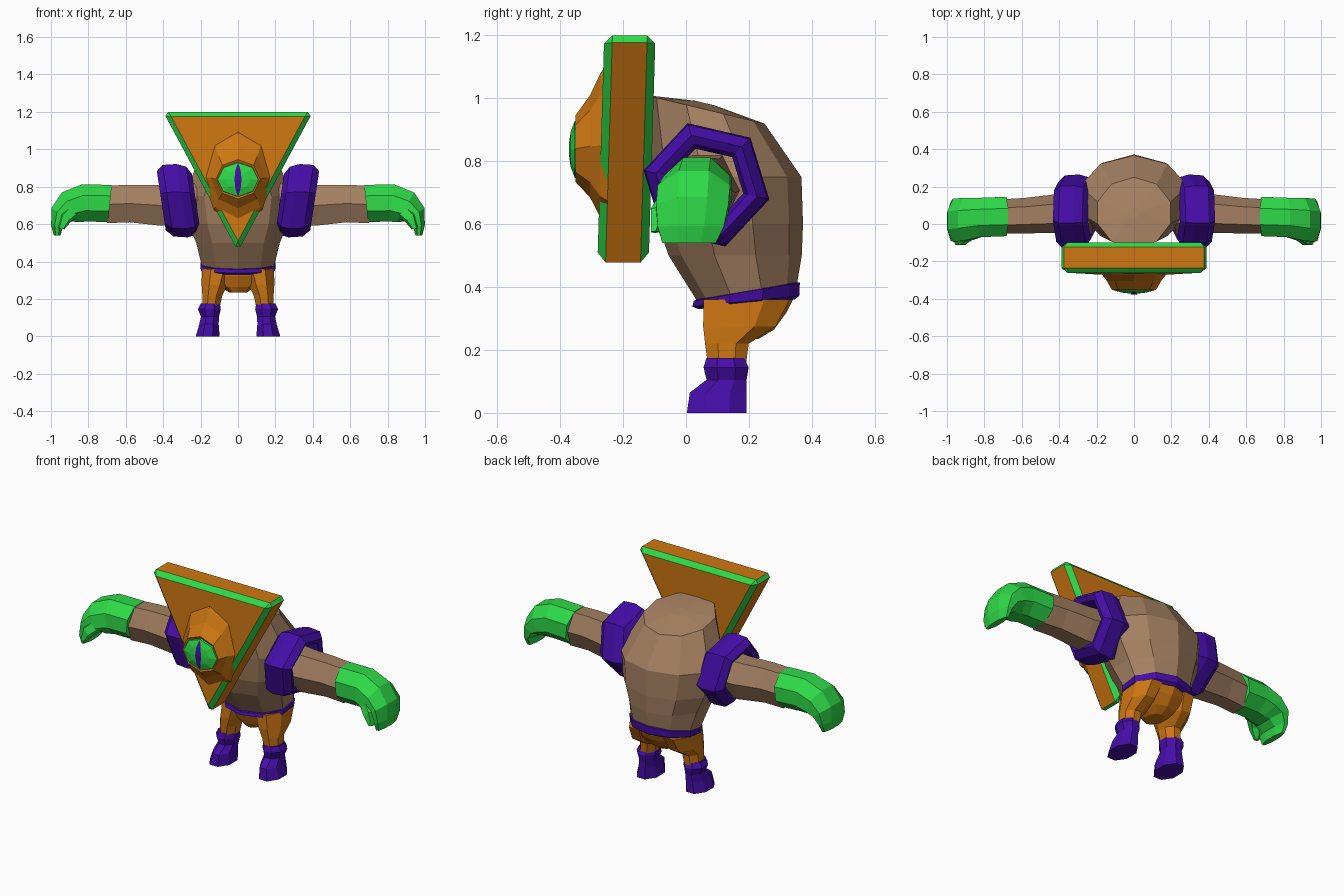
import bpy, bmesh
from math import sin, cos, pi, radians, sqrt
from mathutils import Vector

if "Cube" in bpy.data.objects:
    bpy.data.objects.remove(bpy.data.objects["Cube"])


def material(name, rgb):
    m = bpy.data.materials.new(name)
    m.diffuse_color = (*rgb, 1)
    m.use_nodes = True
    m.node_tree.nodes["Principled BSDF"].inputs["Base Color"].default_value = m.diffuse_color
    return m


GREEN = material("green", (0.027, 0.70, 0.065))
ORANGE = material("orange", (0.62, 0.185, 0.006))
TAN = material("tan", (0.37, 0.215, 0.12))
PURPLE = material("purple", (0.06, 0.004, 0.39))


def finish(name, bm, *mats):
    bmesh.ops.recalc_face_normals(bm, faces=bm.faces)
    me = bpy.data.meshes.new(name)
    bm.to_mesh(me)
    bm.free()
    for m in mats:
        me.materials.append(m)
    ob = bpy.data.objects.new(name, me)
    bpy.context.collection.objects.link(ob)
    return ob


def loft(name, rings, mat, mirror=1, caps=True):
    """Skin a list of point rings, optionally flipped in x."""
    bm = bmesh.new()
    vs = [[bm.verts.new((p[0] * mirror, p[1], p[2])) for p in r] for r in rings]
    n = len(vs[0])
    for a, b in zip(vs, vs[1:]):
        for i in range(n):
            j = (i + 1) % n
            bm.faces.new((a[i], a[j], b[j], b[i]))
    if caps:
        bm.faces.new(vs[0])
        bm.faces.new(vs[-1])
    return finish(name, bm, mat)


def angles(n, phase):
    return [radians(phase) + 2 * pi * i / n for i in range(n)]


def flat_ring(z, x, rx, yf, yb, tilt=0.0, n=10, phase=90):
    """Horizontal oval from yf to yb; tilt raises the back."""
    cy, ry = (yf + yb) / 2, (yb - yf) / 2
    return [(x + rx * cos(a), cy + ry * sin(a), z + tilt * ry * sin(a))
            for a in angles(n, phase)]


def arm_ring(x, y, z, ry, rn, bend=0, n=8, phase=22.5):
    """Cross-section of the arm; bend turns it downwards."""
    b, k = radians(bend), 1 / cos(pi / n)
    return [(x + k * rn * sin(a) * sin(b), y + k * ry * cos(a),
             z + k * rn * sin(a) * cos(b)) for a in angles(n, phase)]


# Barrel-shaped torso
loft("torso", [flat_ring(*r) for r in (
    (0.37, 0, 0.20, 0.04, 0.35, 0.14),
    (0.50, 0, 0.235, -0.055, 0.368),
    (0.60, 0, 0.28, -0.09, 0.372),
    (0.75, 0, 0.305, -0.11, 0.367),
    (0.965, 0, 0.205, -0.13, 0.25, -0.24),
    (0.985, 0, 0.03, 0.03, 0.09, -0.24))], TAN)

# Belt
loft("belt", [flat_ring(*r) for r in (
    (0.345, 0, 0.195, 0.04, 0.345, 0.10),
    (0.355, 0, 0.208, 0.02, 0.36, 0.10),
    (0.385, 0, 0.212, 0.025, 0.362, 0.17),
    (0.39, 0, 0.195, 0.04, 0.35, 0.17))], PURPLE)

# Trousers seat
loft("pelvis", [flat_ring(*r) for r in (
    (0.37, 0, 0.19, 0.045, 0.345),
    (0.32, 0, 0.18, 0.06, 0.32),
    (0.265, 0, 0.10, 0.08, 0.28),
    (0.235, 0, 0.05, 0.10, 0.23))], ORANGE)

for s, side in ((1, "left"), (-1, "right")):
    # Trouser leg
    loft(side + "_leg", [flat_ring(*r, 0, 8, 22.5) for r in (
        (0.36, 0.11, 0.09, 0.045, 0.34),
        (0.275, 0.125, 0.075, 0.045, 0.295),
        (0.22, 0.137, 0.058, 0.055, 0.205),
        (0.15, 0.145, 0.05, 0.065, 0.195))], ORANGE, s)

    # Boot with flared top and forward toe
    loft(side + "_boot", [flat_ring(*r, 0, 8, 22.5) for r in (
        (0.175, 0.148, 0.055, 0.06, 0.19),
        (0.145, 0.153, 0.066, 0.05, 0.205),
        (0.105, 0.150, 0.052, 0.06, 0.198),
        (0.065, 0.155, 0.056, 0.005, 0.20),
        (0.0, 0.162, 0.069, -0.005, 0.20))], PURPLE, s)

    # Upper and lower arm
    loft(side + "_arm", [arm_ring(*r, 0, 6, 0) for r in (
        (0.22, 0.06, 0.71, 0.10, 0.11),
        (0.42, 0.055, 0.70, 0.09, 0.108),
        (0.58, 0.045, 0.71, 0.082, 0.10),
        (0.70, 0.04, 0.705, 0.08, 0.10))], TAN, s)

    # Hexagonal shoulder ring, leaning outwards at the top
    pad = []
    for x, r in ((0.225, 0.15), (0.25, 0.19), (0.30, 0.205), (0.375, 0.20),
                 (0.41, 0.165), (0.40, 0.135), (0.36, 0.12), (0.225, 0.15)):
        pad.append([(x + 0.15 * r * sin(a), 0.065 + r * cos(a),
                     0.725 + r * sin(a)) for a in angles(6, 107)])
    loft(side + "_shoulder_pad", pad, PURPLE, s, False)

    # Drooping gauntlet
    loft(side + "_hand", [arm_ring(*r) for r in (
        (0.685, 0.04, 0.71, 0.105, 0.10, -6),
        (0.82, 0.035, 0.713, 0.105, 0.10, 8),
        (0.895, 0.025, 0.69, 0.115, 0.092, 30),
        (0.947, 0.02, 0.65, 0.115, 0.062, 55),
        (0.967, 0.015, 0.59, 0.105, 0.032, 82),
        (0.967, 0.01, 0.54, 0.085, 0.018, 90))], GREEN, s)

    # Thumb
    loft(side + "_thumb", [arm_ring(*r, 5, 0) for r in (
        (0.87, -0.05, 0.68, 0.03, 0.035, 30),
        (0.92, -0.085, 0.635, 0.027, 0.03, 50),
        (0.945, -0.10, 0.575, 0.012, 0.014, 80))], GREEN, s)

# Triangular head slab with chamfered green edges
bm = bmesh.new()
tri = ((-0.40, 1.2), (0.40, 1.2), (0, 0.455))
front, back = [[bm.verts.new((x, y + 0.03 * (z - 1.2), z)) for x, z in tri]
               for y in (-0.26, -0.097)]
bm.faces.new(front)
bm.faces.new(back)
for i in range(3):
    j = (i + 1) % 3
    bm.faces.new((front[i], front[j], back[j], back[i]))
bmesh.ops.recalc_face_normals(bm, faces=bm.faces)
bmesh.ops.bevel(bm, geom=list(bm.edges), offset=0.026, offset_type='OFFSET',
                segments=1, profile=0.5, affect='EDGES', material=1)
finish("head_slab", bm, ORANGE, GREEN)


def face_ring(y, rx, top, low, n=8):
    """Upright oval on the face."""
    cz, rz = (top + low) / 2, (top - low) / 2
    return [(rx * cos(a), y, cz + rz * sin(a)) for a in angles(n, 90)]


# Raised eye socket
loft("eye_socket", [face_ring(*r) for r in (
    (-0.25, 0.185, 1.11, 0.60),
    (-0.272, 0.17, 1.08, 0.62),
    (-0.305, 0.145, 1.01, 0.685),
    (-0.352, 0.118, 0.945, 0.735),
    (-0.342, 0.10, 0.925, 0.755))], ORANGE)

# Domed eye
EYE_Z = 0.838
loft("eye", [face_ring(*r) for r in (
    (-0.335, 0.113, EYE_Z + 0.095, EYE_Z - 0.095),
    (-0.354, 0.109, EYE_Z + 0.09, EYE_Z - 0.09),
    (-0.367, 0.065, EYE_Z + 0.055, EYE_Z - 0.055),
    (-0.372, 0.02, EYE_Z + 0.018, EYE_Z - 0.018))], GREEN)

# Slit pupil plate following the dome
bm = bmesh.new()
rows = []
for h, w in ((-0.085, 0.002), (-0.05, 0.014), (0, 0.019), (0.05, 0.014), (0.085, 0.002)):
    y = -0.376 + 0.018 * (abs(h) / 0.085) ** 2
    rows.append([bm.verts.new((x, y, EYE_Z + h)) for x in (-w, w)])
for a, b in zip(rows, rows[1:]):
    bm.faces.new((a[0], a[1], b[1], b[0]))
bmesh.ops.solidify(bm, geom=list(bm.faces), thickness=0.006)
finish("pupil", bm, PURPLE)
